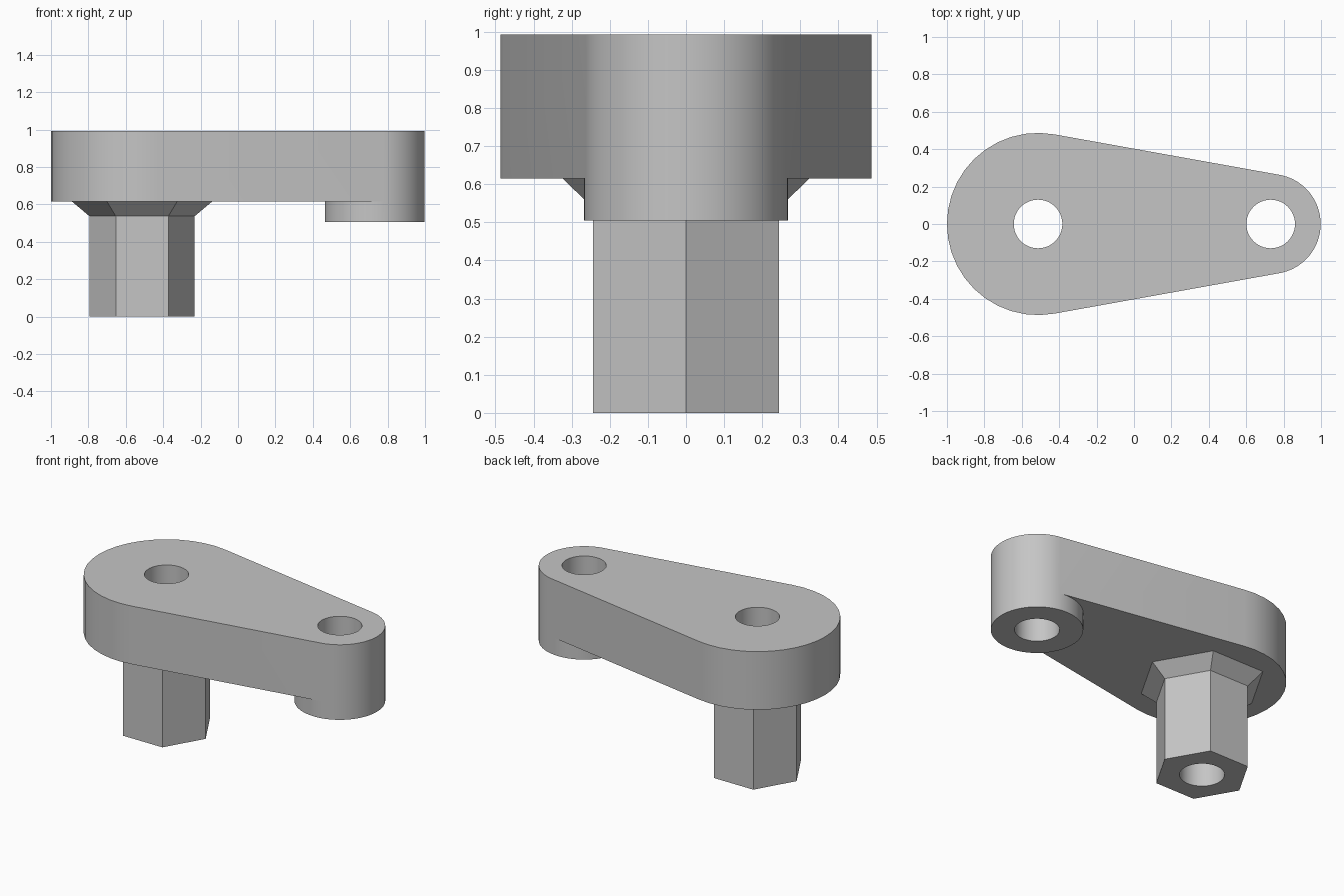
import bpy, bmesh
from math import sin, cos, pi, acos

cube = bpy.data.objects.get("Cube")
if cube:
    bpy.data.objects.remove(cube, do_unlink=True)

PIVOT_X, PIVOT_R = -0.513, 0.487      # wide end, above the hexagonal post
TIP_X, TIP_R = 0.731, 0.267           # narrow end, above the boss
TOP, UNDERSIDE, BOSS_BOTTOM = 0.992, 0.615, 0.505
HOLE_R = 0.13

grey = bpy.data.materials.new("plain grey")
grey.use_nodes = True
colour = (0.56, 0.56, 0.56, 1)
grey.diffuse_color = colour
grey.node_tree.nodes["Principled BSDF"].inputs["Base Color"].default_value = colour


def arc(cx, r, start, end, steps):
    """Points on an arc, both ends included."""
    angles = [start + (end - start) * i / steps for i in range(steps + 1)]
    return [(cx + r * cos(a), r * sin(a)) for a in angles]


def circle(cx, r, sides):
    return arc(cx, r, 0, 2 * pi, sides)[:-1]


def loft(name, layers):
    """Closed solid through (outline, height) layers with equal point counts."""
    bm = bmesh.new()
    rings = [[bm.verts.new((x, y, z)) for x, y in outline] for outline, z in layers]
    for low, high in zip(rings, rings[1:]):
        for i in range(len(low)):
            j = (i + 1) % len(low)
            bm.faces.new((low[i], low[j], high[j], high[i]))
    bm.faces.new(rings[0][::-1])
    bm.faces.new(rings[-1])
    mesh = bpy.data.meshes.new(name)
    bm.to_mesh(mesh)
    bm.free()
    mesh.materials.append(grey)
    obj = bpy.data.objects.new(name, mesh)
    bpy.context.collection.objects.link(obj)
    return obj


def combine(target, tool, operation):
    """Apply a boolean to the target and discard the tool."""
    mod = target.modifiers.new(operation.lower(), 'BOOLEAN')
    mod.object, mod.operation, mod.solver = tool, operation, 'EXACT'
    bpy.context.view_layer.update()
    graph = bpy.context.evaluated_depsgraph_get()
    mesh = bpy.data.meshes.new_from_object(target.evaluated_get(graph))
    target.modifiers.clear()
    target.data = mesh
    bpy.data.objects.remove(tool, do_unlink=True)


# Tapered arm: two arcs joined by their common tangents
tangent = acos((PIVOT_R - TIP_R) / (TIP_X - PIVOT_X))
tip_arc = arc(TIP_X, TIP_R, -tangent, tangent, 32)
pivot_arc = arc(PIVOT_X, PIVOT_R, tangent, 2 * pi - tangent, 22)
outline = tip_arc + pivot_arc
arm = loft("crank_arm", [(outline, UNDERSIDE), (outline, TOP)])

# Round boss under the narrow end, flush with the arm's tip
boss_outline = tip_arc + arc(TIP_X, TIP_R, tangent, 2 * pi - tangent, 40)[1:-1]
boss = loft("tip_boss", [(boss_outline, BOSS_BOTTOM), (boss_outline, UNDERSIDE)])
combine(arm, boss, 'UNION')

# Hexagonal post with a flared collar, its top sunk into the arm
shaft, collar = circle(PIVOT_X, 0.281, 6), circle(PIVOT_X, 0.374, 6)
post = loft("hex_post", [(shaft, 0), (shaft, 0.537), (collar, UNDERSIDE), (collar, 0.75)])
combine(arm, post, 'UNION')

# Through holes at both ends
for x in (PIVOT_X, TIP_X):
    ring = circle(x, HOLE_R, 48)
    combine(arm, loft("hole_cutter", [(ring, -0.2), (ring, 1.2)]), 'DIFFERENCE')

# Smooth the round walls, keep the hard edges
bpy.ops.object.select_all(action='DESELECT')
arm.select_set(True)
bpy.context.view_layer.objects.active = arm
bpy.ops.object.shade_smooth_by_angle(angle=pi / 6)
